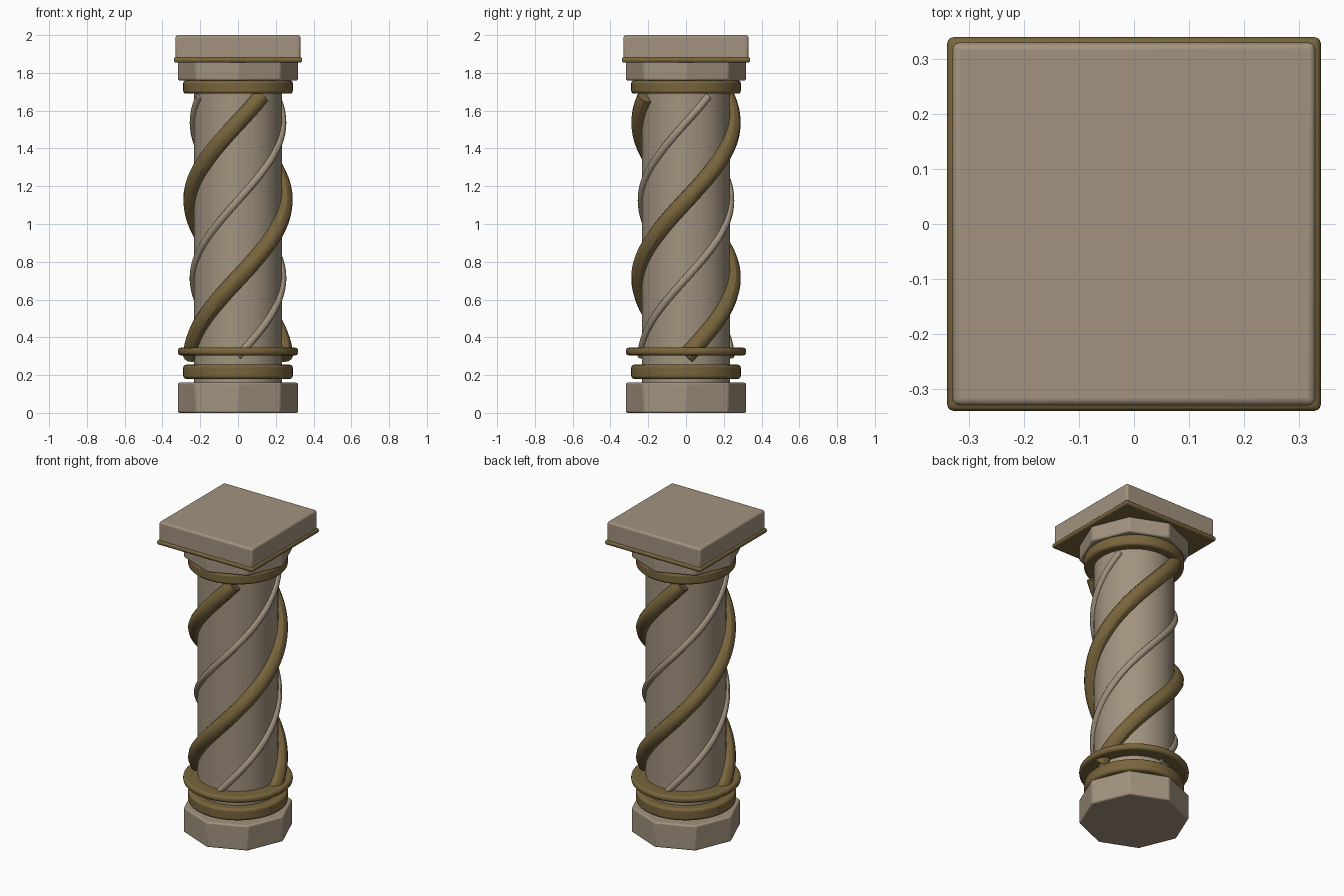
import bpy, math

if "Cube" in bpy.data.objects:
    bpy.data.objects.remove(bpy.data.objects["Cube"])


def material(name, rgb):
    m = bpy.data.materials.new(name)
    m.diffuse_color = (*rgb, 1)
    m.use_nodes = True
    m.node_tree.nodes["Principled BSDF"].inputs["Base Color"].default_value = m.diffuse_color
    return m


STONE = material("warm_stone", (0.36, 0.29, 0.21))
GOLD = material("old_gold", (0.19, 0.13, 0.045))


def finish(ob, name, mat, bevel=0, segments=3):
    ob.name = name
    ob.data.materials.append(mat)
    if bevel:
        b = ob.modifiers.new("bevel", 'BEVEL')
        b.width, b.segments, b.limit_method = bevel, segments, 'ANGLE'
        b.angle_limit = math.radians(30)
    bpy.ops.object.shade_smooth_by_angle(angle=math.radians(30))
    return ob


def drum(name, r, z0, z1, mat, sides=64, bevel=0.0):
    bpy.ops.mesh.primitive_cylinder_add(vertices=sides, radius=r, depth=z1 - z0,
                                        location=(0, 0, (z0 + z1) / 2))
    return finish(bpy.context.object, name, mat, bevel)


def slab(name, half, z0, z1, mat, bevel):
    bpy.ops.mesh.primitive_cube_add(size=1, location=(0, 0, (z0 + z1) / 2))
    ob = bpy.context.object
    ob.scale = (2 * half, 2 * half, z1 - z0)
    bpy.ops.object.transform_apply(location=False, rotation=False, scale=True)
    return finish(ob, name, mat, bevel)


def strand(name, start, radius, tube, mat, z0=0.30, z1=1.675, turn=300, n=72):
    # spiral tube climbing counter-clockwise around the shaft
    cu = bpy.data.curves.new(name, 'CURVE')
    cu.dimensions = '3D'
    cu.bevel_depth, cu.bevel_resolution, cu.use_fill_caps = tube, 4, True
    sp = cu.splines.new('POLY')
    sp.points.add(n)
    for i, p in enumerate(sp.points):
        t = i / n
        a = math.radians(start + turn * t)
        p.co = (radius * math.cos(a), radius * math.sin(a), z0 + (z1 - z0) * t, 1)
    ob = bpy.data.objects.new(name, cu)
    bpy.context.collection.objects.link(ob)
    bpy.ops.object.select_all(action='DESELECT')
    ob.select_set(True)
    bpy.context.view_layer.objects.active = ob
    bpy.ops.object.convert(target='MESH')
    return finish(bpy.context.object, name, mat)


# octagonal foot and capital, round shaft
drum("base_octagon", 0.32, 0.0, 0.16, STONE, 8, 0.01)
drum("shaft", 0.234, 0.15, 1.77, STONE)
drum("capital_octagon", 0.32, 1.76, 1.862, STONE, 8, 0.01)

# gold rings
drum("lower_ring", 0.29, 0.18, 0.255, GOLD, bevel=0.015)
drum("foot_ring", 0.318, 0.305, 0.345, GOLD, bevel=0.015)
drum("upper_ring", 0.29, 1.69, 1.76, GOLD, bevel=0.015)

# square top
slab("abacus_trim", 0.34, 1.855, 1.882, GOLD, 0.011)
slab("abacus", 0.33, 1.87, 2.0, STONE, 0.012)

# spiral strands: two thick gold, two thin stone between them
for i in range(2):
    strand(f"gold_strand_{i + 1}", 180 * i, 0.245, 0.045, GOLD)
    strand(f"stone_strand_{i + 1}", 90 + 180 * i, 0.236, 0.02, STONE)
